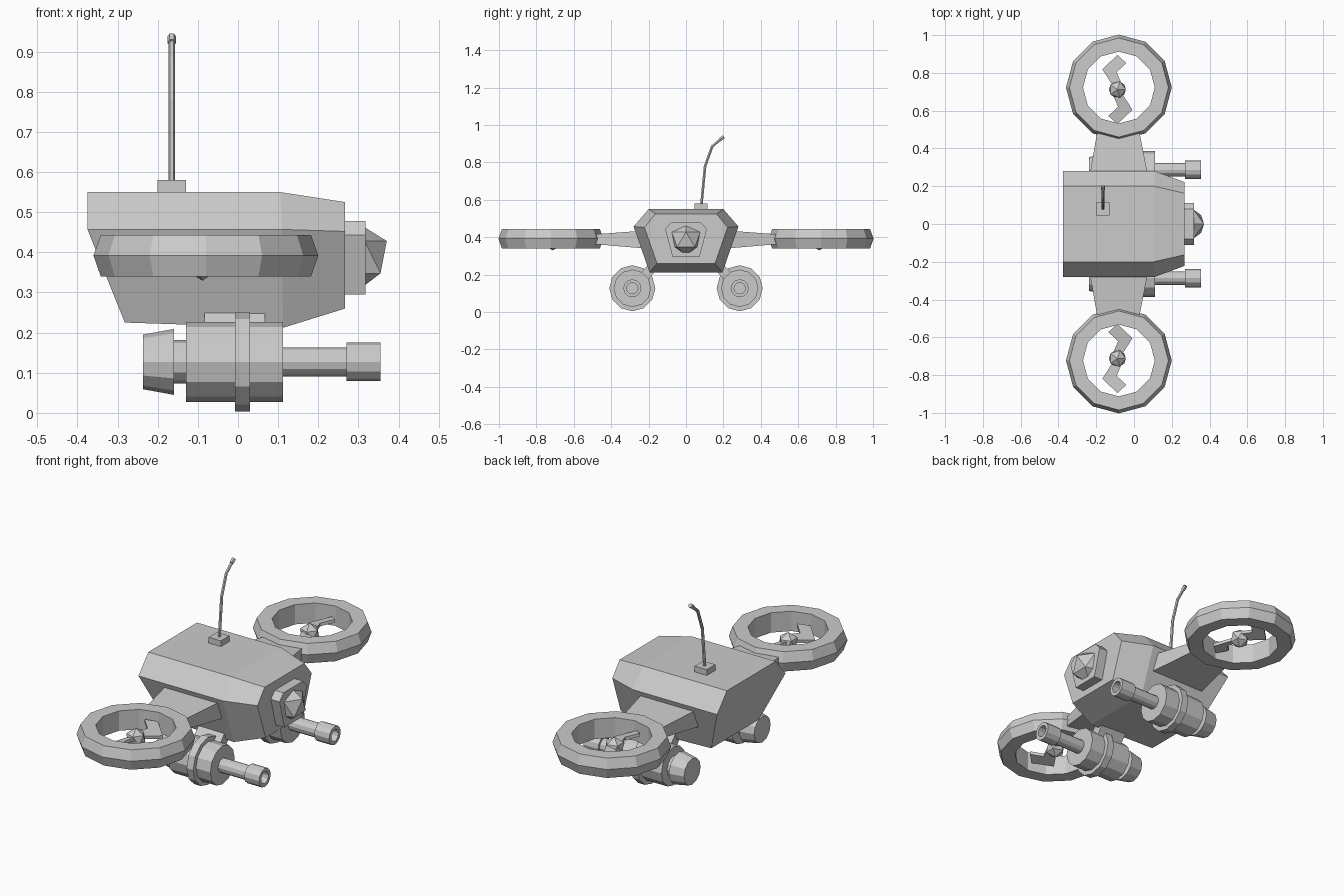
import bpy, bmesh
from math import sin, cos, pi
from mathutils import Vector

if "Cube" in bpy.data.objects:
    bpy.data.objects.remove(bpy.data.objects["Cube"])


def finish(name, bm):
    bmesh.ops.recalc_face_normals(bm, faces=bm.faces)
    mesh = bpy.data.meshes.new(name)
    bm.to_mesh(mesh)
    bm.free()
    ob = bpy.data.objects.new(name, mesh)
    bpy.context.collection.objects.link(ob)
    return ob


def loft(name, rings, closed=False):
    """Skin a list of equal-length point loops; cap the ends unless closed."""
    bm = bmesh.new()
    vs = [[bm.verts.new(p) for p in r] for r in rings]
    n = len(vs[0])
    pairs = list(zip(vs, vs[1:]))
    if closed:
        pairs.append((vs[-1], vs[0]))
    for a, b in pairs:
        for i in range(n):
            j = (i + 1) % n
            bm.faces.new((a[i], a[j], b[j], b[i]))
    if not closed:
        bm.faces.new(vs[0])
        bm.faces.new(vs[-1])
    return finish(name, bm)


def section(levels):
    """Symmetric hexagonal hull section from (x, half width, z) levels."""
    return [(x, w, z) for x, w, z in levels] + [(x, -w, z) for x, w, z in reversed(levels)]


def ico(name, r, loc, side=1):
    bm = bmesh.new()
    bmesh.ops.create_icosphere(bm, subdivisions=1, radius=r)
    for v in bm.verts:
        v.co = Vector((v.co.x, v.co.y * side, v.co.z)) + Vector(loc)
    return finish(name, bm)


def lathe_x(name, profile, y, z, n=12):
    return loft(name, [[(x, y + r * sin(2 * pi * i / n), z + r * cos(2 * pi * i / n))
                        for i in range(n)] for x, r in profile])


def quad_yz(x, cy, hy, z0, z1):
    return [(x, cy - hy, z0), (x, cy + hy, z0), (x, cy + hy, z1), (x, cy - hy, z1)]


# Hull
loft("hull", [
    section([(-.375, .20, .55), (-.375, .28, .457), (-.282, .195, .225)]),
    section([(.105, .20, .55), (.11, .28, .457), (.112, .195, .212)]),
    section([(.267, .163, .525), (.267, .222, .452), (.267, .155, .26)])])

# Nose plate and faceted eye
loft("nose_plate", [section([(x, .08, .478), (x, .112, .443), (x, .072, .295)])
                    for x in (.26, .317)])
ico("eye", .09, (.29, 0, .388))

# Antenna
loft("antenna_base", [quad_yz(x, .08, .035, .54, .58) for x in (-.2, -.13)])


def tube(name, path, r, n=6):
    rings = []
    for k, (y, z) in enumerate(path):
        a, b = path[max(k - 1, 0)], path[min(k + 1, len(path) - 1)]
        t = Vector((0, b[0] - a[0], b[1] - a[1])).normalized()
        u, s = Vector((1, 0, 0)), t.cross(Vector((1, 0, 0)))
        rings.append([Vector((-.165, y, z)) + r * (u * cos(2 * pi * i / n) + s * sin(2 * pi * i / n))
                      for i in range(n)])
    return loft(name, rings)


tube("antenna_rod", [(.082, .57), (.102, .78), (.14, .885), (.195, .932)], .008)
tube("antenna_tip", [(.182, .922), (.202, .937)], .011)

# Rotor and gun assemblies, mirrored left and right
RX, RY = -.08, .7225
BLADE = [(-.03, .03), (-.08, .107), (0, .183), (.048, .14), (-.004, .092), (.018, .04)]
for side, tag in ((1, "left"), (-1, "right")):
    # Wing arm
    loft("arm_" + tag, [
        [(x0, y * side, z0), (x1, y * side, z0), (x1, y * side, z1), (x0, y * side, z1)]
        for y, x0, x1, z0, z1 in ((.2, -.245, .085, .338, .437), (.48, -.196, .03, .362, .416))])

    # Twelve-sided duct
    duct = [(.19, .443), (.262, .443), (.28, .392), (.262, .34), (.19, .34)]
    loft("duct_" + tag, [
        [(RX + r * sin(2 * pi * i / 12), side * (RY + r * cos(2 * pi * i / 12)), z)
         for i in range(12)] for r, z in duct], closed=True)

    # Hub and two bent, pitched blades
    hx, hy = -.088, .712
    ico("hub_" + tag, .05, (hx, side * hy, .379), side)
    for k, s in enumerate((1, -1)):
        loft(f"blade_{tag}_{k + 1}", [
            [(hx + s * x, side * (hy + s * y), .385 + dz + .3 * x) for x, y in BLADE]
            for dz in (-.008, .008)])

    # Gun pod: tail, neck, drum, barrel and hollow muzzle, then a collar
    gy, gz = .287 * side, .127
    lathe_x("gun_" + tag, [(-.237, .068), (-.16, .082), (-.16, .054), (-.13, .054),
                           (-.13, .1), (.112, .1), (.112, .036), (.27, .036),
                           (.27, .048), (.355, .048), (.355, .03), (.29, .03)], gy, gz)
    lathe_x("gun_collar_" + tag, [(-.008, .09), (-.008, .123), (.03, .123), (.03, .09)], gy, gz)

    # Slanted bracket joining gun to hull
    loft("gun_bracket_" + tag, [
        [(x, side * y, z) for y, z in ((.15, .235), (.2, .255), (.27, .18), (.23, .14))]
        for x in (-.083, .067)])
